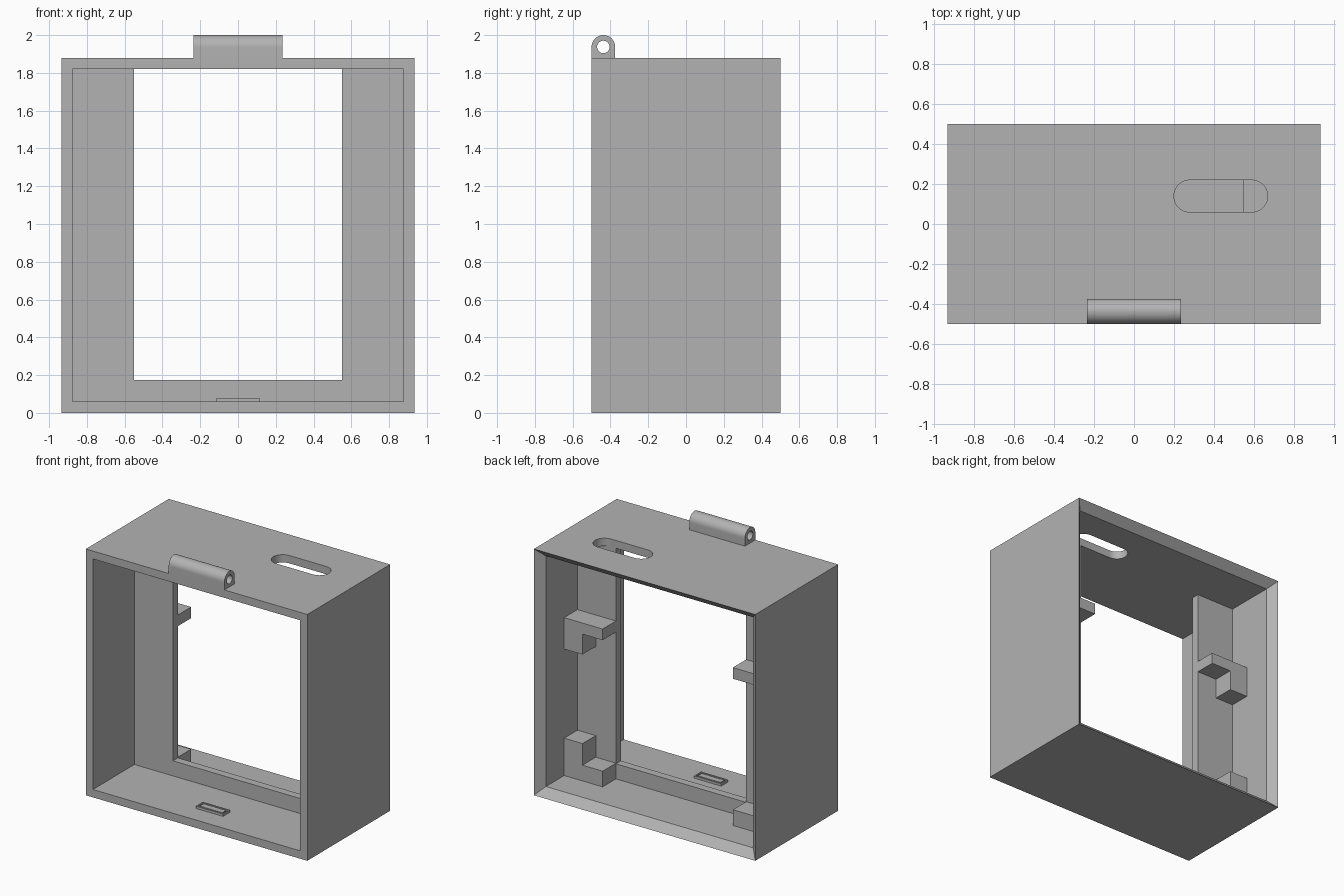
import bpy, bmesh, math

cube = bpy.data.objects.get("Cube")
if cube:
    bpy.data.objects.remove(cube, do_unlink=True)

grey = bpy.data.materials.new("plain grey")
grey.use_nodes = True
grey.diffuse_color = (0.45, 0.45, 0.45, 1)
grey.node_tree.nodes["Principled BSDF"].inputs["Base Color"].default_value = grey.diffuse_color


def finish(name, bm):
    bmesh.ops.recalc_face_normals(bm, faces=bm.faces)
    mesh = bpy.data.meshes.new(name)
    bm.to_mesh(mesh)
    bm.free()
    mesh.materials.append(grey)
    obj = bpy.data.objects.new(name, mesh)
    bpy.context.collection.objects.link(obj)
    return obj


def prism(name, outline, axis, low, high):
    """Extrude a flat outline along one axis."""
    place = {"x": lambda a, b, t: (t, a, b),
             "y": lambda a, b, t: (a, t, b),
             "z": lambda a, b, t: (a, b, t)}[axis]
    bm = bmesh.new()
    ends = [[bm.verts.new(place(a, b, t)) for a, b in outline] for t in (low, high)]
    for end in ends:
        bm.faces.new(end)
    n = len(outline)
    for i in range(n):
        j = (i + 1) % n
        bm.faces.new((ends[0][i], ends[0][j], ends[1][j], ends[1][i]))
    return finish(name, bm)


def arc(cx, cy, r, start, end, steps):
    angles = [math.radians(start + (end - start) * i / steps) for i in range(steps + 1)]
    return [(cx + r * math.cos(a), cy + r * math.sin(a)) for a in angles]


def cut(obj, cutter):
    """Subtract the cutter, bake the result and discard the cutter."""
    cutter.hide_render = True
    mod = obj.modifiers.new("cut", "BOOLEAN")
    mod.operation = "DIFFERENCE"
    mod.solver = "EXACT"
    mod.object = cutter
    graph = bpy.context.evaluated_depsgraph_get()
    baked = bpy.data.meshes.new_from_object(obj.evaluated_get(graph))
    obj.modifiers.clear()
    obj.data = baked
    bpy.data.objects.remove(cutter, do_unlink=True)


def smooth(obj):
    bpy.ops.object.select_all(action="DESELECT")
    obj.select_set(True)
    bpy.context.view_layer.objects.active = obj
    bpy.ops.object.shade_smooth_by_angle(angle=math.radians(30))


WIDE, WALL, TOP = 0.935, 0.06, 1.88
INNER, CEILING = WIDE - WALL, TOP - WALL
WINDOW = 0.55

# Open rectangular shell with a bevelled rear rim
bm = bmesh.new()
rings = []
for y, inset in ((-0.5, 0), (0.5, 0), (0.5 - WALL, WALL), (-0.5, WALL)):
    w, lo, hi = WIDE - inset, inset, TOP - inset
    rings.append([bm.verts.new((x, y, z)) for x, z in ((-w, lo), (w, lo), (w, hi), (-w, hi))])
for k in range(4):
    a, b = rings[k], rings[(k + 1) % 4]
    for i in range(4):
        j = (i + 1) % 4
        bm.faces.new((a[i], a[j], b[j], b[i]))
shell = finish("housing_shell", bm)

# Rounded slot through the roof
slot = arc(0.59, 0.14, 0.08, -90, 90, 20) + arc(0.28, 0.14, 0.08, 90, 270, 20)
cut(shell, prism("slot_cutter", slot, "z", 1.7, 2.0))
smooth(shell)

# Divider plate, open in the middle up to the ceiling
prism("divider_plate",
      [(-INNER, WALL), (INNER, WALL), (INNER, CEILING), (WINDOW, CEILING),
       (WINDOW, 0.175), (-WINDOW, 0.175), (-WINDOW, CEILING), (-INNER, CEILING)],
      "y", 0, 0.06)

# L-shaped corner brackets behind the divider
LEG = 0.72
for side, s in (("left", 1), ("right", -1)):
    for level, outer, arm, tip in (("lower", WALL, 0.18, 0.345), ("upper", 1.265, 1.18, 1.025)):
        corner = [(INNER, outer), (WINDOW, outer), (WINDOW, arm),
                  (LEG, arm), (LEG, tip), (INNER, tip)]
        prism(f"{level}_{side}_bracket", [(s * x, z) for x, z in corner], "y", 0.06, 0.22)

# Hinge knuckle with a pin hole
HY, HZ, HR = -0.4375, 1.9375, 0.0625
hinge = prism("hinge_knuckle", [(HY - HR, TOP), (HY + HR, TOP)] + arc(HY, HZ, HR, 0, 180, 32),
              "x", -0.235, 0.235)
cut(hinge, prism("pin_cutter", arc(HY, HZ, 0.033, 0, 350, 35), "x", -0.4, 0.4))
smooth(hinge)

# Small raised floor plate with a recessed frame
plate = prism("floor_plate", [(-0.115, -0.345), (0.115, -0.345), (0.115, -0.26), (-0.115, -0.26)],
              "z", WALL, 0.078)
bm = bmesh.new()
bm.from_mesh(plate.data)
face = max(bm.faces, key=lambda f: f.calc_center_median().z)
for width, lift in ((0.014, 0), (0.001, -0.01), (0.012, 0), (0.001, 0.008)):
    bmesh.ops.inset_region(bm, faces=[face], thickness=width, depth=lift)
bm.to_mesh(plate.data)
bm.free()
